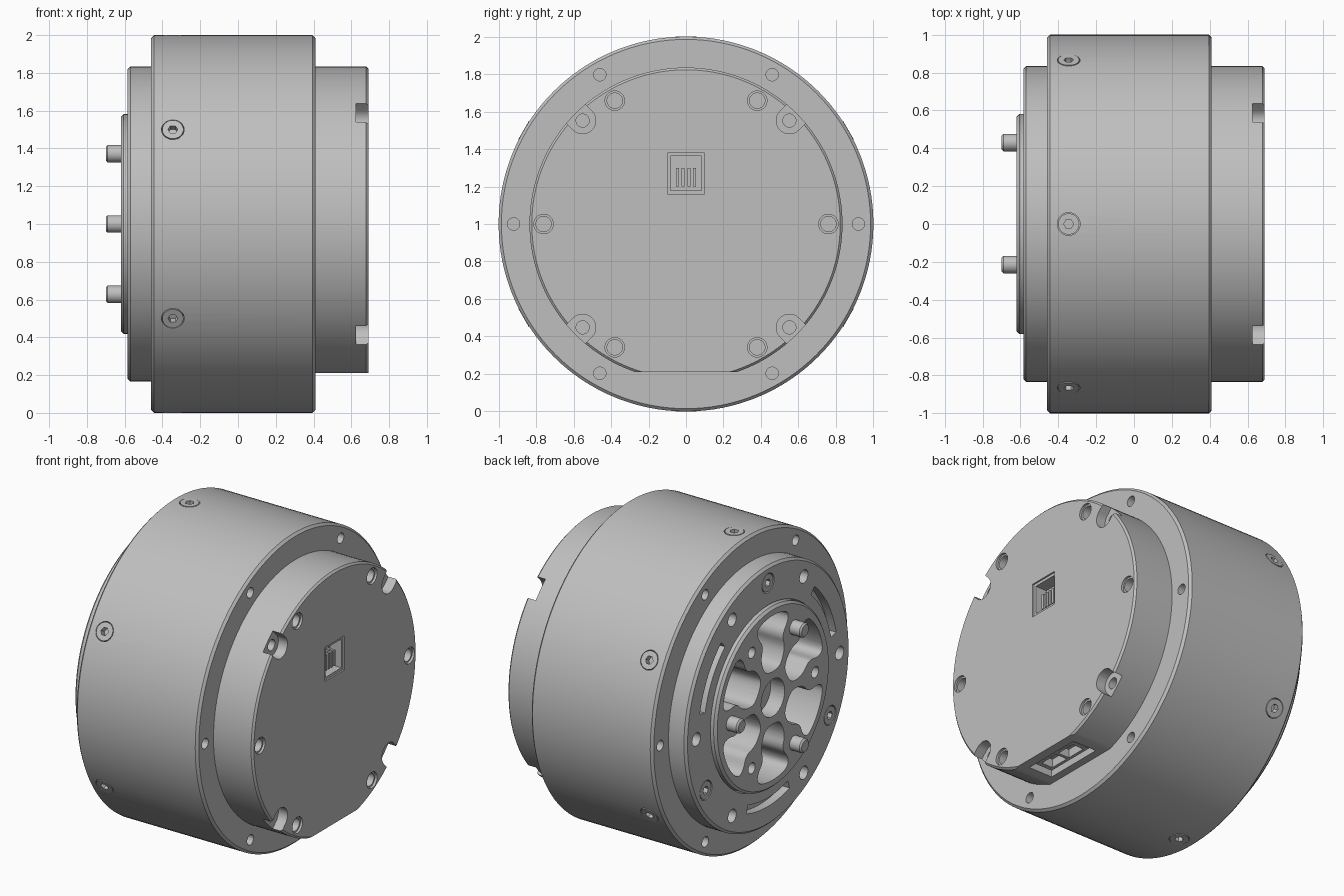
import bpy, bmesh
from math import pi, sin, cos, radians
from mathutils import Matrix, Vector

if "Cube" in bpy.data.objects:
    bpy.data.objects.remove(bpy.data.objects["Cube"])

grey = bpy.data.materials.new("machined grey")
grey.use_nodes = True
grey.diffuse_color = (0.52, 0.52, 0.52, 1)
grey.node_tree.nodes["Principled BSDF"].inputs["Base Color"].default_value = (0.52, 0.52, 0.52, 1)

LIFT = Matrix.Translation((0, 0, 1))   # the shared axis runs along x at z = 1
SIXTHS = range(0, 360, 60)
parts = []


def make_object(name, bm, matrix=LIFT):
    bmesh.ops.recalc_face_normals(bm, faces=bm.faces)
    bm.transform(matrix)
    mesh = bpy.data.meshes.new(name)
    bm.to_mesh(mesh)
    bm.free()
    ob = bpy.data.objects.new(name, mesh)
    bpy.context.scene.collection.objects.link(ob)
    parts.append(ob)
    return ob


def lathe(name, profile, closed=False, offset=(0, 0), steps=128):
    """Revolve (x, radius) points around the x axis."""
    bm = bmesh.new()
    vs = [bm.verts.new((x, 0, r)) for x, r in profile]
    pairs = list(zip(vs, vs[1:])) + ([(vs[-1], vs[0])] if closed else [])
    edges = [bm.edges.new(p) for p in pairs]
    bmesh.ops.spin(bm, geom=vs + edges, cent=(0, 0, 0), axis=(1, 0, 0),
                   angle=2 * pi, steps=steps, use_duplicate=False)
    bmesh.ops.remove_doubles(bm, verts=bm.verts, dist=1e-5)
    return make_object(name, bm, LIFT @ Matrix.Translation((0, *offset)))


def prism(bm, pts, x0, x1):
    """Extrude a (y, z) outline along x."""
    ends = [[bm.verts.new((x, y, z)) for y, z in pts] for x in (x0, x1)]
    bm.faces.new(ends[0])
    bm.faces.new(ends[1][::-1])
    n = len(pts)
    for i in range(n):
        j = (i + 1) % n
        bm.faces.new((ends[0][i], ends[0][j], ends[1][j], ends[1][i]))


def polar(r, deg):
    return r * cos(radians(deg)), r * sin(radians(deg))


def turn(pts, deg):
    c, s = polar(1, deg)
    return [(a * c - b * s, a * s + b * c) for a, b in pts]


def circle(r, centre=(0, 0), n=32):
    return [(centre[0] + r * cos(2 * pi * i / n), centre[1] + r * sin(2 * pi * i / n)) for i in range(n)]


def rect(y0, y1, z0, z1):
    return [(y0, z0), (y1, z0), (y1, z1), (y0, z1)]


def soften(pts):
    """Round an outline by cutting its corners."""
    out = []
    for (a, b), (c, d) in zip(pts, pts[1:] + pts[:1]):
        out += [(a * .75 + c * .25, b * .75 + d * .25), (a * .25 + c * .75, b * .25 + d * .75)]
    return out


def cut(ob, prisms, turns=(Matrix(),)):
    """Subtract prisms (outline, x0, x1) from a part."""
    bm = bmesh.new()
    for m in turns:
        piece = bmesh.new()
        for p in prisms:
            prism(piece, *p)
        piece.transform(m)
        temp = bpy.data.meshes.new("temp")
        piece.to_mesh(temp)
        piece.free()
        bm.from_mesh(temp)
        bpy.data.meshes.remove(temp)
    cutter = make_object("cutter", bm)
    parts.remove(cutter)
    mod = ob.modifiers.new("cut", "BOOLEAN")
    mod.operation, mod.solver, mod.object = "DIFFERENCE", "EXACT", cutter
    deps = bpy.context.evaluated_depsgraph_get()
    mesh = bpy.data.meshes.new_from_object(ob.evaluated_get(deps))
    ob.modifiers.clear()
    ob.data = mesh
    bpy.data.objects.remove(cutter)


def holes(r, ring, x0, x1, angles=SIXTHS):
    return [(circle(r, polar(ring, a)), x0, x1) for a in angles]


def solid(name, prisms, matrix=LIFT):
    bm = bmesh.new()
    for p in prisms:
        prism(bm, *p)
    return make_object(name, bm, matrix)


def screw_head(name, matrix, r):
    """Flat disc with a hexagon socket, its top at local x = 0."""
    head = solid(name, [(circle(r), -0.05, 0)], Matrix())
    bm = bmesh.new()
    parts.remove(head)
    bpy.data.objects.remove(head)
    ring, hexa = circle(r, n=36), circle(0.026, n=6)
    rows = [[bm.verts.new((x, y, z)) for y, z in pts] for pts, x in
            ((ring, -0.05), (ring, 0), ([p for p in circle(0.026, n=6) for _ in range(6)], 0), (hexa, -0.04))]
    for i in range(36):
        j = (i + 1) % 36
        bm.faces.new((rows[0][i], rows[0][j], rows[1][j], rows[1][i]))
        bm.faces.new((rows[1][i], rows[1][j], rows[2][j], rows[2][i]))
    for k in range(6):
        bm.faces.new((rows[2][6 * k + 5], rows[2][(6 * k + 6) % 36], rows[3][(k + 1) % 6], rows[3][k]))
    bm.faces.new(rows[3])
    bmesh.ops.remove_doubles(bm, verts=bm.verts, dist=1e-5)
    return make_object(name, bm, matrix)


# Main housing with flange holes on both faces and radial screw seats
housing = lathe("main_housing", [(-.31, 0), (-.31, .587), (-.46, .587), (-.46, .985), (-.445, 1),
                                 (.395, 1), (.41, .985), (.41, 0)])
cut(housing, holes(.033, .92, .3, .5) + holes(.033, .92, -.55, -.36))
radial = [Matrix.Rotation(radians(a), 4, "X") @ Matrix.Translation((-.345, 0, 0))
          @ Matrix.Rotation(pi / 2, 4, "Z") for a in range(30, 390, 60)]
cut(housing, [(circle(.06), .94, 1.1)], radial)
for m in radial:
    screw_head("radial_set_screw", LIFT @ m @ Matrix.Translation((1.001, 0, 0)), .056)

# Output side ring with bolt holes, arc slots and three screws
ring = lathe("output_ring", [(-.45, .587), (-.585, .587), (-.585, .82), (-.57, .835), (-.45, .835)], closed=True)
arc = [polar(.71, a) for a in range(-18, 19, 2)] + [polar(.655, a) for a in range(18, -19, -2)]
cut(ring, holes(.042, .73, -.7, -.48) + holes(.062, .73, -.7, -.54, (90, 210, 330))
    + [(turn(arc, a), -.7, -.53) for a in (30, 150, 270)])
for a in (90, 210, 330):
    screw_head("ring_screw", LIFT @ Matrix.Translation((-.583, *polar(.73, a)))
               @ Matrix.Rotation(pi, 4, "Z"), .056)

# Output hub with six lobed pockets, centre bore and dowel holes
hub = lathe("output_hub", [(-.32, 0), (-.32, .582), (-.605, .582), (-.62, .567), (-.62, 0)])
half = [(.17, .06), (.22, .10), (.29, .12), (.37, .095), (.44, .155), (.5, .155), (.53, .06)]
lobe = soften(soften(half + [(r, -w) for r, w in reversed(half)]))
cut(hub, [(turn(lobe, a), -.7, -.38) for a in range(30, 390, 60)]
    + [(circle(.12), -.7, -.52)] + holes(.035, .43, -.7, -.5, (60, 180, 300)))

# Three drive pins
for a in (0, 120, 240):
    lathe("drive_pin", [(-.55, 0), (-.55, .046), (-.69, .046), (-.7, .036), (-.7, 0)],
          offset=polar(.43, a), steps=32)

# Rear cover with flat underside
cover = lathe("rear_cover", [(.4, 0), (.4, .835), (.678, .835), (.69, .823), (.69, 0)])
cut(cover, [(rect(-.6, .6, -1, -.79), .3, .8)])

# Corner notches open to the rim
notch = [(.92, -.07)] + [(.78 + .07 * cos(t), .07 * sin(t)) for t in
                         [-pi / 2 - pi * i / 16 for i in range(17)]] + [(.92, .07)]
CORNERS = (45, 135, 225, 315)
cut(cover, [(turn(notch, a), .625, .8) for a in CORNERS])
cut(cover, holes(.035, .78, .55, .66, CORNERS))

# Cover bolt holes with a shallow step
cut(cover, holes(.052, .76, .675, .8))
cut(cover, holes(.041, .76, .55, .7))

# Signal connector: stepped pocket with a row of contacts
cut(cover, [(rect(-.1, .1, .16, .38), .68, .8)])
cut(cover, [(rect(-.082, .082, .178, .362), .6, .7)])
solid("connector_contacts", [(rect(y - .008, y + .008, .2, .3), .59, .66) for y in (-.045, -.015, .015, .045)])

# Power port in the flat underside
cut(cover, [(rect(-.2, .2, -.9, -.7), .46, .63)])
port = solid("power_port", [(rect(-.17, .17, -.77, -.69), .485, .605)])
cut(port, [(rect(-.14, -.01, -.8, -.715), .505, .585), (rect(.01, .14, -.8, -.715), .505, .585)])

# Shared material and shading
for ob in parts:
    ob.data.materials.clear()
    ob.data.materials.append(grey)
    bpy.ops.object.select_all(action="DESELECT")
    ob.select_set(True)
    bpy.context.view_layer.objects.active = ob
    bpy.ops.object.shade_smooth_by_angle(angle=radians(30))
